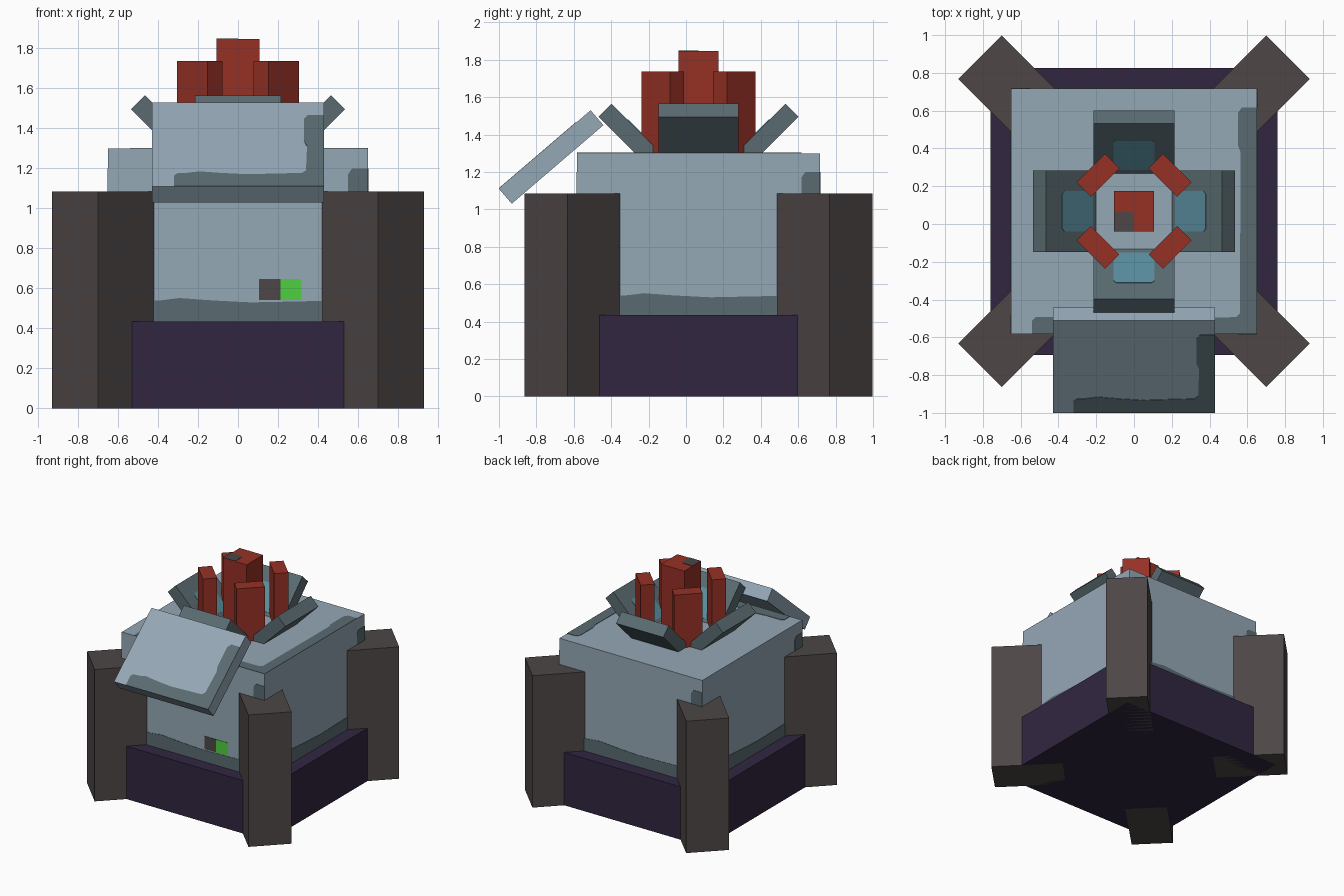
import bpy, math
from mathutils import Matrix, Vector

if "Cube" in bpy.data.objects:
    bpy.data.objects.remove(bpy.data.objects["Cube"])

CY = 0.067  # y of the machine's vertical axis


def material(name, r, g, b):
    lin = [((c / 255 + 0.055) / 1.055) ** 2.4 for c in (r, g, b)]
    m = bpy.data.materials.new(name)
    m.diffuse_color = (*lin, 1)
    m.use_nodes = True
    m.node_tree.nodes["Principled BSDF"].inputs["Base Color"].default_value = m.diffuse_color
    return m


STEEL = material("pale_steel", 149, 168, 182)
TRIM = material("dark_steel", 90, 107, 113)
BROWN = material("dark_brown", 77, 71, 70)
PURPLE = material("deep_purple", 49, 38, 64)
RED = material("red", 150, 49, 37)
GREEN = material("green", 77, 208, 62)
TEAL = material("teal", 88, 141, 157)


def prism(name, points, depth, mat, matrix):
    """Extrude a local xy outline along local z, then place it."""
    n = len(points)
    verts = [(x, y, z) for z in (0, depth) for x, y in points]
    faces = [tuple(range(n))[::-1], tuple(range(n, 2 * n))]
    faces += [(i, (i + 1) % n, n + (i + 1) % n, n + i) for i in range(n)]
    mesh = bpy.data.meshes.new(name)
    mesh.from_pydata([matrix @ Vector(v) for v in verts], [], faces)
    mesh.materials.append(mat)
    ob = bpy.data.objects.new(name, mesh)
    bpy.context.collection.objects.link(ob)
    return ob


def rect(w, h):
    return [(-w / 2, -h / 2), (w / 2, -h / 2), (w / 2, h / 2), (-w / 2, h / 2)]


def rounded(w, h, c=0.015):
    x, y = w / 2, h / 2
    return [(-x + c, -y), (x - c, -y), (x, -y + c), (x, y - c),
            (x - c, y), (-x + c, y), (-x, y - c), (-x, -y + c)]


def box(name, w, d, z0, z1, mat, x=0, y=CY, angle=0):
    return prism(name, rect(w, d), z1 - z0, mat,
                 Matrix.Translation((x, y, z0)) @ Matrix.Rotation(angle, 4, 'Z'))


def frame(origin, u, v):
    """Placement whose local x, y follow u, v and z points outward."""
    u, v = Vector(u).normalized(), Vector(v).normalized()
    m = Matrix((u, v, u.cross(v))).transposed().to_4x4()
    return Matrix.Translation(origin) @ m


def worn_edge(w, h, t=0.1, low=0.1):
    """L-shaped worn strip along the bottom and right of a w by h face."""
    x, y = w / 2, h / 2
    return [(-x + 0.11, -y), (x, -y), (x, y - 0.1), (x - t + 0.02, y - 0.1),
            (x - t, y - 0.13), (x - t, y - 0.3), (x - t + 0.015, y - 0.34),
            (x - t + 0.01, -y + low + 0.02), (x - t - 0.01, -y + low),
            (x * 0.1, -y + low - 0.01), (-x * 0.2, -y + low),
            (-x * 0.45, -y + low + 0.012), (-x * 0.6, -y + low),
            (-x + 0.13, -y + low), (-x + 0.11, -y + low - 0.02)]


PLATE = 0.003

# Plinth and main housing
box("plinth", 1.52, 1.52, 0, 0.435, PURPLE)
box("housing", 1.30, 1.30, 0.43, 1.30, STEEL)

# Worn strips on the housing walls and roof
for i in range(4):
    turn = Matrix.Translation((0, CY, 0)) @ Matrix.Rotation(i * math.pi / 2, 4, 'Z')
    prism("wall_wear", worn_edge(1.30, 0.87, low=0.11), PLATE, TRIM,
          turn @ frame((0, -0.65, 0.865), (1, 0, 0), (0, 0, 1)))
prism("roof_wear", worn_edge(1.30, 1.30, low=0.09), PLATE, TRIM,
      Matrix.Translation((0, CY, 1.30)))

# Corner legs, running diagonally into the housing
for sx in (-1, 1):
    for sy in (-1, 1):
        box("corner_leg", 0.56, 0.326, 0, 1.085, BROWN,
            sx * 0.617, CY + sy * 0.617, math.atan2(sy, sx))

# Indicator lights on the front wall
for name, x, mat in (("dark_indicator", 0.158, BROWN), ("green_indicator", 0.265, GREEN)):
    prism(name, rect(0.107, 0.105), 0.004, mat,
          frame((x, CY - 0.65, 0.594), (1, 0, 0), (0, 0, 1)))

# Tilted front panel with worn strip
slope, thick, length = Vector((0, 0.49, 0.42)), 0.105, 0.645
top = frame((0, -0.755, 1.32), (1, 0, 0), slope)
prism("front_panel", rect(0.86, length), thick, STEEL,
      top @ Matrix.Translation((0, 0, -thick)))
prism("panel_wear", worn_edge(0.86, length), PLATE, TRIM, top)

# Four opened hatch flaps with teal windows around the roof opening
flap = [(0.19, 1.29), (0.33, 1.29), (0.535, 1.495), (0.465, 1.565)]
for i in range(4):
    turn = Matrix.Translation((0, CY, 0)) @ Matrix.Rotation(i * math.pi / 2, 4, 'Z')
    prism("hatch_flap", flap, 0.43, TRIM,
          turn @ frame((0, 0.215, 0), (1, 0, 0), (0, 0, 1)))
    prism("flap_window", rounded(0.215, 0.226), PLATE, TEAL,
          turn @ frame((0.3, 0, 1.40), (0, -1, 0), (1, 0, 1)))

# Red core: tall centre post with a grey cap patch and four slim posts
box("centre_post", 0.214, 0.214, 1.25, 1.847, RED)
prism("cap_patch", [(-0.107, -0.107), (0, -0.107), (0, -0.02), (-0.02, 0),
                    (-0.107, 0)], PLATE, BROWN, Matrix.Translation((0, CY, 1.847)))
for i in range(4):
    a = math.radians(45 + 90 * i)
    box("slim_post", 0.107, 0.214, 1.25, 1.737, RED,
        0.27 * math.cos(a), CY + 0.27 * math.sin(a), a)
